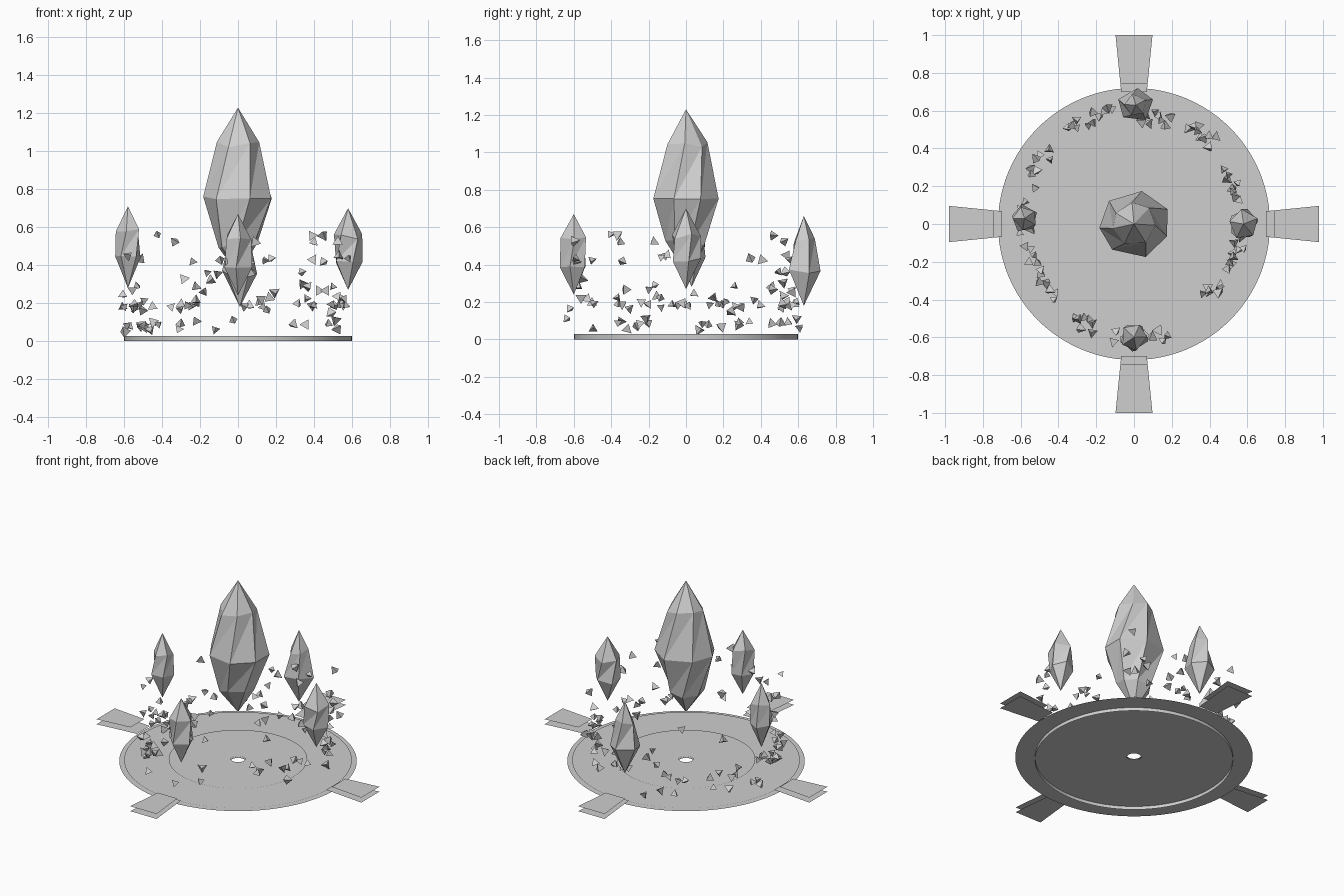
import bpy, bmesh, math, random
from mathutils import Vector, Matrix

if "Cube" in bpy.data.objects:
    bpy.data.objects.remove(bpy.data.objects["Cube"])

rng = random.Random(7)
stone = bpy.data.materials.new("grey stone")
stone.diffuse_color = (0.62, 0.62, 0.62, 1)
stone.use_nodes = True
stone.node_tree.nodes["Principled BSDF"].inputs["Base Color"].default_value = stone.diffuse_color


def finish(name, bm, normals=True):
    if normals:
        bmesh.ops.recalc_face_normals(bm, faces=bm.faces)
    me = bpy.data.meshes.new(name)
    bm.to_mesh(me)
    bm.free()
    me.materials.append(stone)
    ob = bpy.data.objects.new(name, me)
    bpy.context.collection.objects.link(ob)
    return ob


def lathe(name, profile, seg=96):
    """Open surface swept round z from (radius, height) points."""
    bm = bmesh.new()
    rows = [[bm.verts.new((r * math.cos(i * math.tau / seg), r * math.sin(i * math.tau / seg), z))
             for i in range(seg)] for r, z in profile]
    for a, b in zip(rows, rows[1:]):
        for i in range(seg):
            j = (i + 1) % seg
            bm.faces.new((a[i], a[j], b[j], b[i]))
    return finish(name, bm, False)


# Thin round platform sheets with a small centre hole
lathe("platform_outer_disc", [(0.72, 0.022), (0.043, 0.022)])
lathe("platform_rim_disc", [(0.69, 0.028), (0.043, 0.028)])
lathe("platform_inner_disc", [(0.42, 0.034), (0.043, 0.034)])

# Low wall under the platform
wall = lathe("platform_wall", [(0.6, 0.0), (0.6, 0.028)])
for p in wall.data.polygons:
    p.use_smooth = True


# Four flaring arms, each of two stacked sheets
def arm(name, angle, inner, outer, z):
    bm = bmesh.new()
    half = lambda r: 0.07 + (r - 0.72) * 0.1
    pts = [(inner, -half(inner)), (outer, -half(outer)), (outer, half(outer)), (inner, half(inner))]
    bm.faces.new([bm.verts.new((x, y, z)) for x, y in pts])
    bmesh.ops.rotate(bm, verts=bm.verts, matrix=Matrix.Rotation(angle, 3, 'Z'))
    finish(name, bm, False)


for k, side in enumerate(("right", "back", "left", "front")):
    tip = 1.0 if k % 2 else 0.98
    arm("arm_lower_" + side, k * math.pi / 2, 0.70, tip, 0.042)
    arm("arm_upper_" + side, k * math.pi / 2, 0.745, tip, 0.075)


# Faceted crystals: bottom point, rings of jittered points, top point
def crystal(name, x, y, z0, z1, rings, sides, turn, jitter):
    bm = bmesh.new()
    bottom, top = bm.verts.new((x, y, z0)), bm.verts.new((x, y, z1))
    rows = []
    for n, (r, z) in enumerate(rings):
        row = []
        for i in range(sides):
            a = turn + (i + 0.25 * n) * math.tau / sides + rng.uniform(-0.12, 0.12)
            d = r * rng.uniform(0.94, 1.05)
            row.append(bm.verts.new((x + d * math.cos(a), y + d * math.sin(a),
                                     z + rng.uniform(-jitter, jitter))))
        rows.append(row)
    for i in range(sides):
        j = (i + 1) % sides
        bm.faces.new((bottom, rows[0][j], rows[0][i]))
        bm.faces.new((top, rows[-1][i], rows[-1][j]))
        for a, b in zip(rows, rows[1:]):
            bm.faces.new((a[i], a[j], b[j]))
            bm.faces.new((a[i], b[j], b[i]))
    finish(name, bm)


crystal("centre_crystal", 0, 0, 0.35, 1.23,
        [(0.11, 0.51), (0.188, 0.76), (0.115, 1.04)], 7, 0.3, 0.02)
crystal("left_crystal", -0.58, 0.03, 0.28, 0.71, [(0.072, 0.44), (0.066, 0.58)], 5, 0.4, 0.015)
crystal("right_crystal", 0.58, 0.0, 0.27, 0.70, [(0.08, 0.42), (0.08, 0.55)], 5, 0.1, 0.015)
crystal("front_crystal", 0, -0.60, 0.24, 0.67, [(0.077, 0.40), (0.073, 0.55)], 5, 0.9, 0.015)
crystal("back_crystal", 0.01, 0.63, 0.18, 0.66, [(0.095, 0.365), (0.06, 0.53)], 5, 0.2, 0.015)


# Small floating shards in clusters round the ring: start, end (degrees), radius, count
clusters = [(70, 88, 0.57, 9), (44, 62, 0.60, 9), (10, 32, 0.56, 8), (-27, -6, 0.57, 9),
            (-46, -34, 0.55, 7), (-102, -72, 0.61, 12), (-124, -110, 0.59, 7),
            (190, 224, 0.57, 12), (168, 186, 0.58, 8), (137, 160, 0.59, 8), (100, 126, 0.60, 11)]
heights = [0.07, 0.10, 0.13, 0.18, 0.18, 0.20, 0.20, 0.24, 0.28, 0.34, 0.43, 0.43, 0.54]
bm = bmesh.new()
for a0, a1, radius, count in clusters:
    for n in range(count):
        a = math.radians(a0 + (a1 - a0) * (n + rng.random()) / count)
        r = radius + rng.uniform(-0.035, 0.035)
        z = rng.choice(heights) + rng.uniform(-0.02, 0.025)
        centre = Vector((r * math.cos(a), r * math.sin(a), z))
        spin = Matrix.Rotation(rng.uniform(0, 6.28), 3, 'Z') @ Matrix.Rotation(rng.uniform(0, 3.14), 3, 'X')
        s = rng.uniform(0.024, 0.034)
        base = [Vector((s * math.cos(t), s * math.sin(t), -0.4 * s)) for t in (0, 2.1, 4.2)]
        v = [bm.verts.new(centre + spin @ p) for p in base + [Vector((0, 0, 1.0 * s))]]
        for f in ((0, 2, 1), (0, 1, 3), (1, 2, 3), (2, 0, 3)):
            bm.faces.new([v[i] for i in f])
finish("floating_shards", bm)
